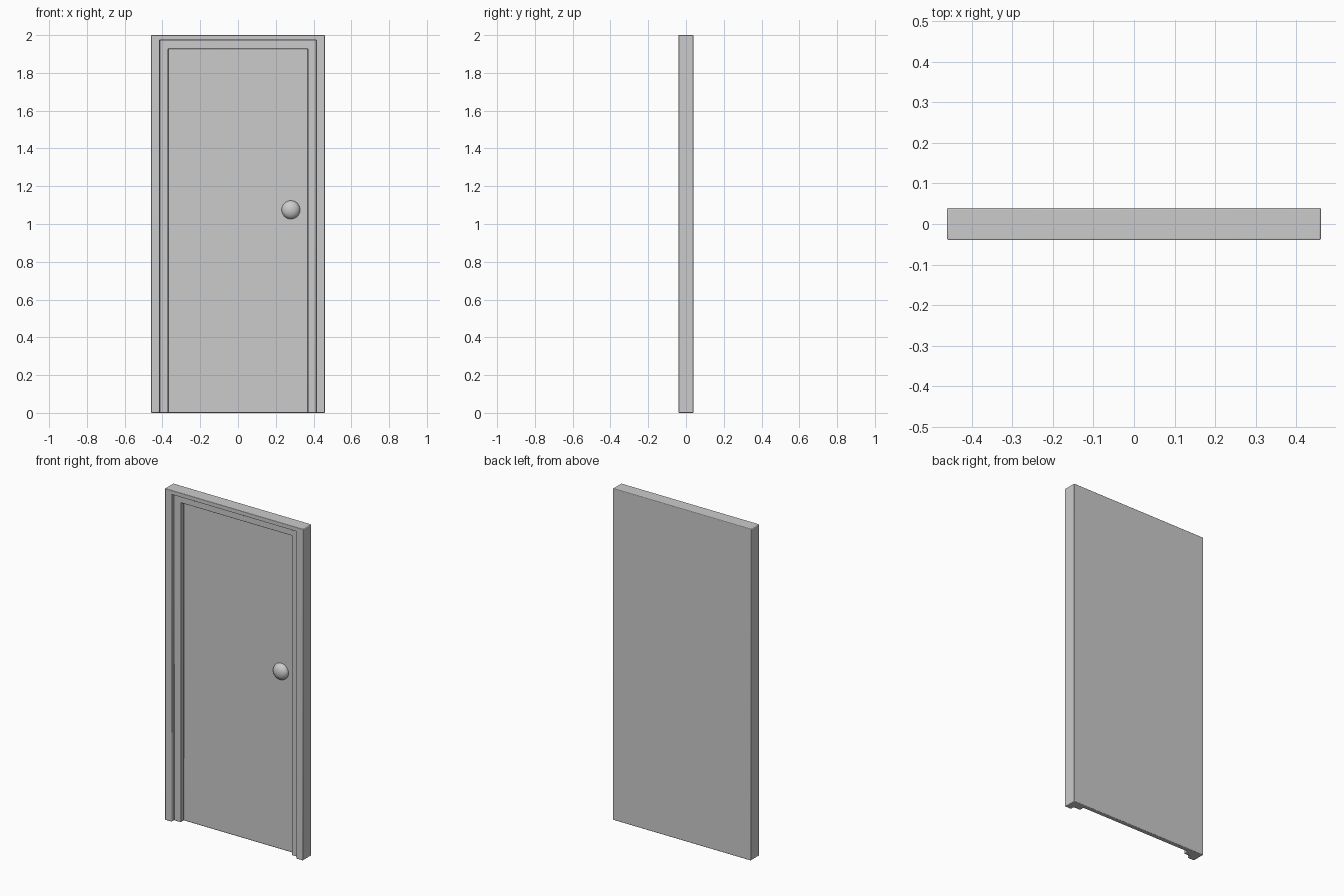
import bpy, bmesh
from mathutils import Matrix

if "Cube" in bpy.data.objects:
    bpy.data.objects.remove(bpy.data.objects["Cube"])


def add_object(name, bm):
    bmesh.ops.recalc_face_normals(bm, faces=bm.faces)
    mesh = bpy.data.meshes.new(name)
    bm.to_mesh(mesh)
    bm.free()
    obj = bpy.data.objects.new(name, mesh)
    bpy.context.collection.objects.link(obj)
    bpy.ops.object.select_all(action='DESELECT')
    obj.select_set(True)
    bpy.context.view_layer.objects.active = obj
    return obj


# Door slab and stepped frame: arch loops (half width, depth, top) from back to panel
PROFILE = [(0.46, 0.04, 2.0), (0.46, -0.04, 2.0), (0.415, -0.04, 1.974),
           (0.415, -0.017, 1.974), (0.37, -0.017, 1.927), (0.37, 0.012, 1.927)]
bm = bmesh.new()
loops = [[bm.verts.new(p) for p in ((-x, y, 0), (-x, y, z), (x, y, z), (x, y, 0))]
         for x, y, z in PROFILE]
for a, b in zip(loops, loops[1:]):
    for i in range(3):
        bm.faces.new((a[i], a[i + 1], b[i + 1], b[i]))
bm.faces.new(loops[0])
bm.faces.new(loops[-1])
bm.faces.new([l[0] for l in loops] + [l[3] for l in reversed(loops)])
door = add_object("door_and_frame", bm)
bevel = door.modifiers.new("soft_edges", 'BEVEL')
bevel.width = 0.004
bevel.segments = 3
bevel.limit_method = 'ANGLE'
bpy.ops.object.shade_smooth_by_angle()

# Knob: flattened dome set on the recessed panel
bm = bmesh.new()
bmesh.ops.create_uvsphere(bm, u_segments=32, v_segments=16, radius=1)
bmesh.ops.bisect_plane(bm, geom=bm.verts[:] + bm.edges[:] + bm.faces[:],
                       plane_co=(0, 0.05, 0), plane_no=(0, 1, 0), clear_outer=True)
bmesh.ops.transform(bm, verts=bm.verts, matrix=Matrix.Translation((0.28, 0.012, 1.075))
                    @ Matrix.Diagonal((0.049, 0.034, 0.049, 1)))
add_object("door_knob", bm)
bpy.ops.object.shade_smooth_by_angle()
